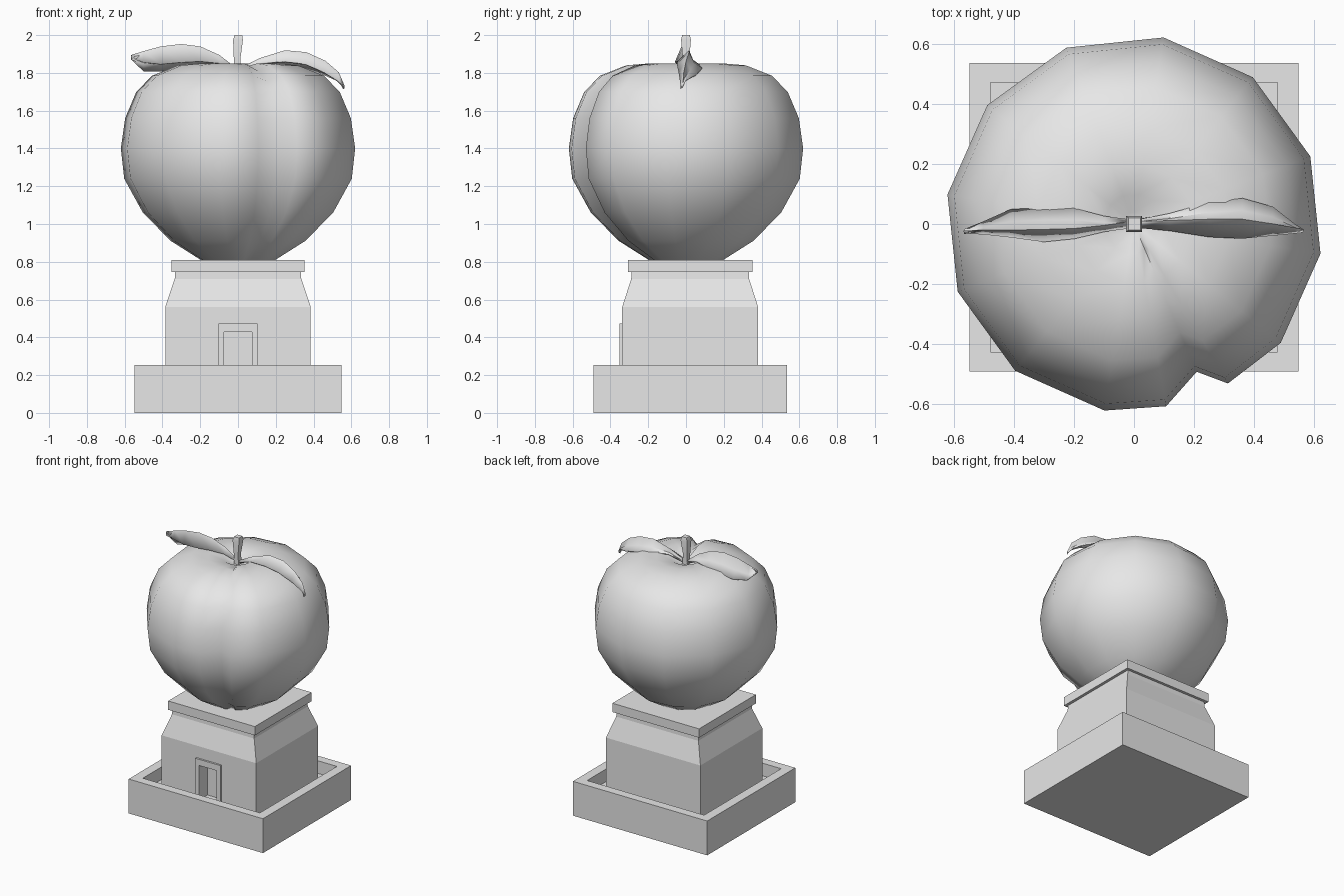
import bpy, bmesh, math
from mathutils import Vector

if "Cube" in bpy.data.objects:
    bpy.data.objects.remove(bpy.data.objects["Cube"], do_unlink=True)

grey = bpy.data.materials.new("plain_grey")
grey.use_nodes = True
COLOUR = (0.8, 0.8, 0.8, 1)
grey.diffuse_color = COLOUR
for node in grey.node_tree.nodes:
    if node.type == 'BSDF_PRINCIPLED':
        node.inputs["Base Color"].default_value = COLOUR


def finish(name, bm, smooth=None):
    bmesh.ops.recalc_face_normals(bm, faces=bm.faces)
    mesh = bpy.data.meshes.new(name)
    bm.to_mesh(mesh)
    bm.free()
    ob = bpy.data.objects.new(name, mesh)
    bpy.context.collection.objects.link(ob)
    mesh.materials.append(grey)
    if smooth:
        bpy.ops.object.select_all(action='DESELECT')
        ob.select_set(True)
        bpy.context.view_layer.objects.active = ob
        bpy.ops.object.shade_smooth_by_angle(angle=math.radians(smooth))
    return ob


def loft(bm, rings, cap=True):
    """Skin closed rings of points, capping both ends."""
    rows = [[bm.verts.new(p) for p in ring] for ring in rings]
    for a, b in zip(rows, rows[1:]):
        for i in range(len(a)):
            j = (i + 1) % len(a)
            bm.faces.new((a[i], a[j], b[j], b[i]))
    if cap:
        bm.faces.new(rows[0])
        bm.faces.new(rows[-1])
    return rows


def rect(cx, cy, hx, hy, z):
    return [(cx - hx, cy - hy, z), (cx + hx, cy - hy, z),
            (cx + hx, cy + hy, z), (cx - hx, cy + hy, z)]


CY = 0.022  # building centre in depth

# Base: a square tray with a raised rim
bm = bmesh.new()
loft(bm, [rect(0, CY, 0.547, 0.513, 0), rect(0, CY, 0.547, 0.513, 0.253),
          rect(0, CY, 0.477, 0.448, 0.253), rect(0, CY, 0.477, 0.448, 0.16)])
finish("base_tray", bm)

# Building body with inward sloping shoulders
bm = bmesh.new()
loft(bm, [rect(0, CY, 0.385, 0.36, 0.15), rect(0, CY, 0.385, 0.36, 0.56),
          rect(0, CY, 0.335, 0.312, 0.71), rect(0, CY, 0.332, 0.31, 0.75)])
body = finish("building_body", bm)

# Doorway opening cut into the front wall
bm = bmesh.new()
loft(bm, [rect(0, -0.33, 0.073, 0.08, 0.17), rect(0, -0.33, 0.073, 0.08, 0.427)])
cutter = finish("doorway_cutter", bm)
cutter.hide_render = True
cutter.hide_viewport = True
cutter.display_type = 'WIRE'
cut = body.modifiers.new("doorway", 'BOOLEAN')
cut.operation = 'DIFFERENCE'
cut.solver = 'EXACT'
cut.object = cutter

# Door frame: an upside-down U, extruded forward
bm = bmesh.new()
outline = [(-0.103, 0.16), (-0.103, 0.472), (0.103, 0.472), (0.103, 0.16),
           (0.073, 0.16), (0.073, 0.427), (-0.073, 0.427), (-0.073, 0.16)]
loft(bm, [[(x, y, z) for x, z in outline] for y in (-0.352, -0.33)])
finish("door_frame", bm)

# Flat cap
bm = bmesh.new()
loft(bm, [rect(0, CY, 0.353, 0.33, 0.745), rect(0, CY, 0.353, 0.33, 0.81)])
finish("building_cap", bm)

# Fruit: a twelve-sided turned profile with a crease down one side
profile = [(0.12, 0.79), (0.2, 0.81), (0.36, 0.91), (0.51, 1.06), (0.61, 1.24),
           (0.628, 1.40), (0.605, 1.56), (0.545, 1.70), (0.46, 1.785),
           (0.32, 1.84), (0.2, 1.85), (0.1, 1.835), (0.04, 1.80)]
angles = sorted([-9 + 30 * k for k in range(12) if k != 10] + [280, 293, 300.5])
bm = bmesh.new()
rings = []
for r, z in profile:
    ring = []
    for a in angles:
        k = 1.0
        if a == 293:                       # valley of the crease
            k = 0.85
        elif a in (280, 300.5):            # crests beside it
            k = 0.98
        t = math.radians(a)
        dip = 0.03 if a == 293 and 1.7 < z and r > 0.08 else 0
        ring.append((r * k * math.cos(t), r * k * math.sin(t), z - dip))
    rings.append(ring)
loft(bm, rings)
finish("fruit", bm, 80)

# Stem: square, flaring towards the tip
bm = bmesh.new()
loft(bm, [rect(x, 0, h, h, z) for x, h, z in
          [(0, 0.02, 1.77), (-0.005, 0.017, 1.87), (0, 0.026, 1.975), (0.002, 0.02, 2.0)]])
finish("stem", bm, 30)


# Leaves: ridge, front edge and back edge at each station along x
def leaf(name, stations):
    bm = bmesh.new()
    rows = []
    for x, crest, front, back in stations:
        mid = (Vector(crest) + Vector(back)) / 2 + Vector((-0.008, -0.012))
        rows.append([bm.verts.new((x, y, z)) for y, z in (front, crest, mid, back)])
    for a, b in zip(rows, rows[1:]):
        for i in range(3):
            bm.faces.new((a[i], a[i + 1], b[i + 1], b[i]))
    ob = finish(name, bm, 40)
    thick = ob.modifiers.new("thickness", 'SOLIDIFY')
    thick.thickness = 0.01
    thick.offset = 0


leaf("left_leaf", [
    (0.01, (0.005, 1.82), (-0.01, 1.815), (0.015, 1.815)),
    (0.12, (0.01, 1.875), (-0.02, 1.85), (0.035, 1.85)),
    (0.25, (0.015, 1.915), (-0.04, 1.86), (0.07, 1.84)),
    (0.36, (0.015, 1.905), (-0.045, 1.845), (0.083, 1.82)),
    (0.46, (0.0, 1.86), (-0.035, 1.80), (0.055, 1.79)),
    (0.53, (-0.012, 1.80), (-0.028, 1.755), (0.0, 1.76)),
    (0.56, (-0.02, 1.73), (-0.024, 1.725), (-0.018, 1.725))])
leaf("right_leaf", [
    (-0.01, (0.005, 1.82), (-0.01, 1.815), (0.015, 1.815)),
    (-0.1, (-0.005, 1.89), (-0.022, 1.85), (0.025, 1.85)),
    (-0.2, (-0.015, 1.935), (-0.045, 1.86), (0.05, 1.845)),
    (-0.3, (-0.018, 1.948), (-0.055, 1.855), (0.052, 1.83)),
    (-0.41, (-0.02, 1.935), (-0.04, 1.845), (0.045, 1.81)),
    (-0.5, (-0.02, 1.91), (-0.03, 1.855), (0.005, 1.81)),
    (-0.565, (-0.022, 1.89), (-0.027, 1.88), (-0.02, 1.875))])
